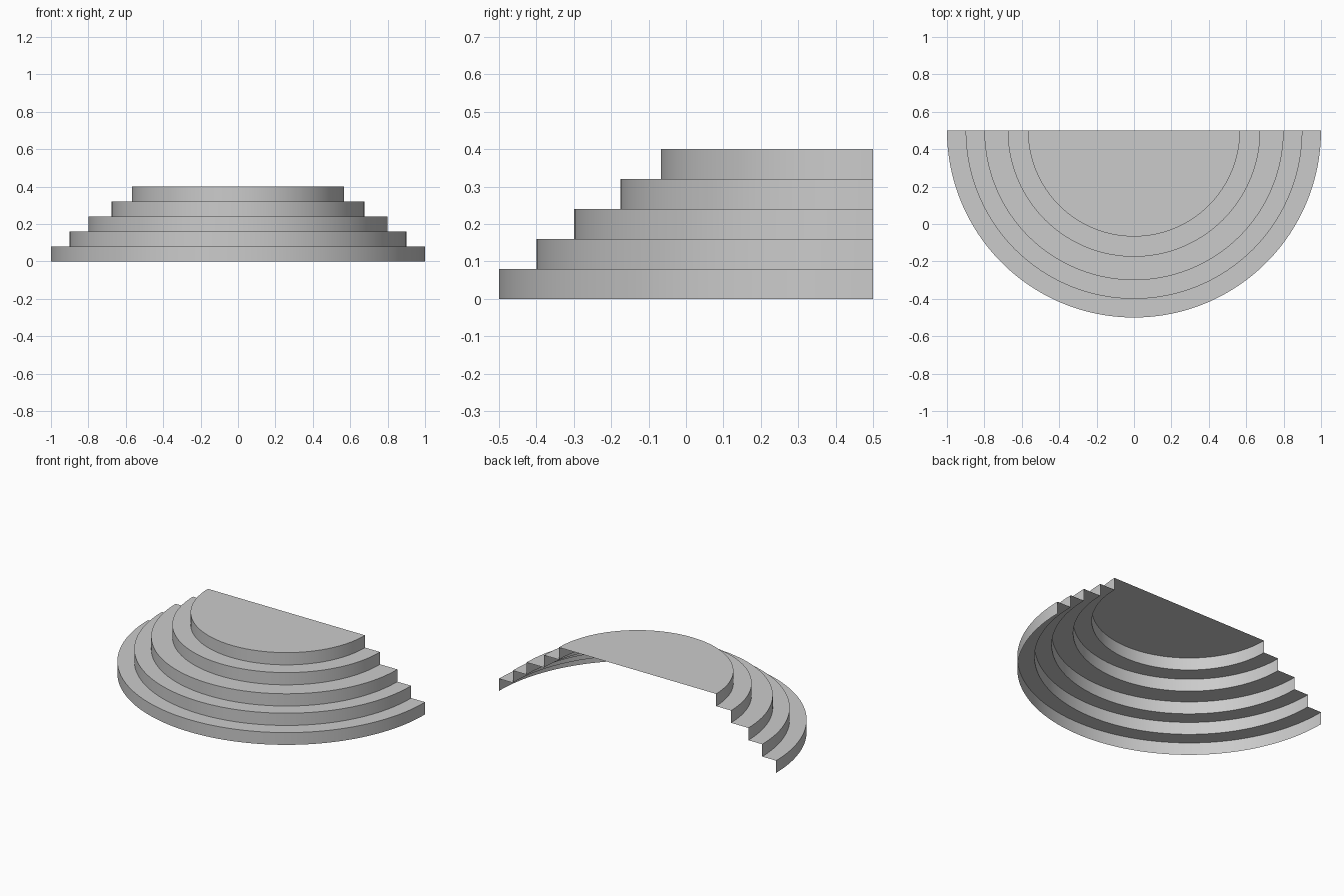
import bpy, bmesh, math

if "Cube" in bpy.data.objects:
    bpy.data.objects.remove(bpy.data.objects["Cube"])

RADII = [1.0, 0.90, 0.80, 0.675, 0.567]
RISE = 0.08
SEGMENTS = 96
CENTRE_Y = 0.5


def arc(bm, radius, z):
    """Half-circle of vertices bulging toward the front."""
    angles = [math.pi * (1 + k / SEGMENTS) for k in range(SEGMENTS + 1)]
    return [bm.verts.new((radius * math.cos(a), CENTRE_Y + radius * math.sin(a), z))
            for a in angles]


bm = bmesh.new()

# Stepped profile: a riser and a tread for every step, swept round half a turn
profile = []
for i, r in enumerate(RADII):
    profile += [(r, i * RISE), (r, (i + 1) * RISE)]
arcs = [arc(bm, r, z) for r, z in profile]
for low, high in zip(arcs, arcs[1:]):
    for k in range(SEGMENTS):
        bm.faces.new((low[k], low[k + 1], high[k + 1], high[k]))

# Half-round landing on top; back and underside stay open
bm.faces.new(arcs[-1])

mesh = bpy.data.meshes.new("half_round_steps")
bm.to_mesh(mesh)
bm.free()
steps = bpy.data.objects.new("half_round_steps", mesh)
bpy.context.collection.objects.link(steps)

# Smooth risers with crisp step edges
bpy.context.view_layer.objects.active = steps
steps.select_set(True)
bpy.ops.object.shade_smooth_by_angle(angle=math.radians(30))
